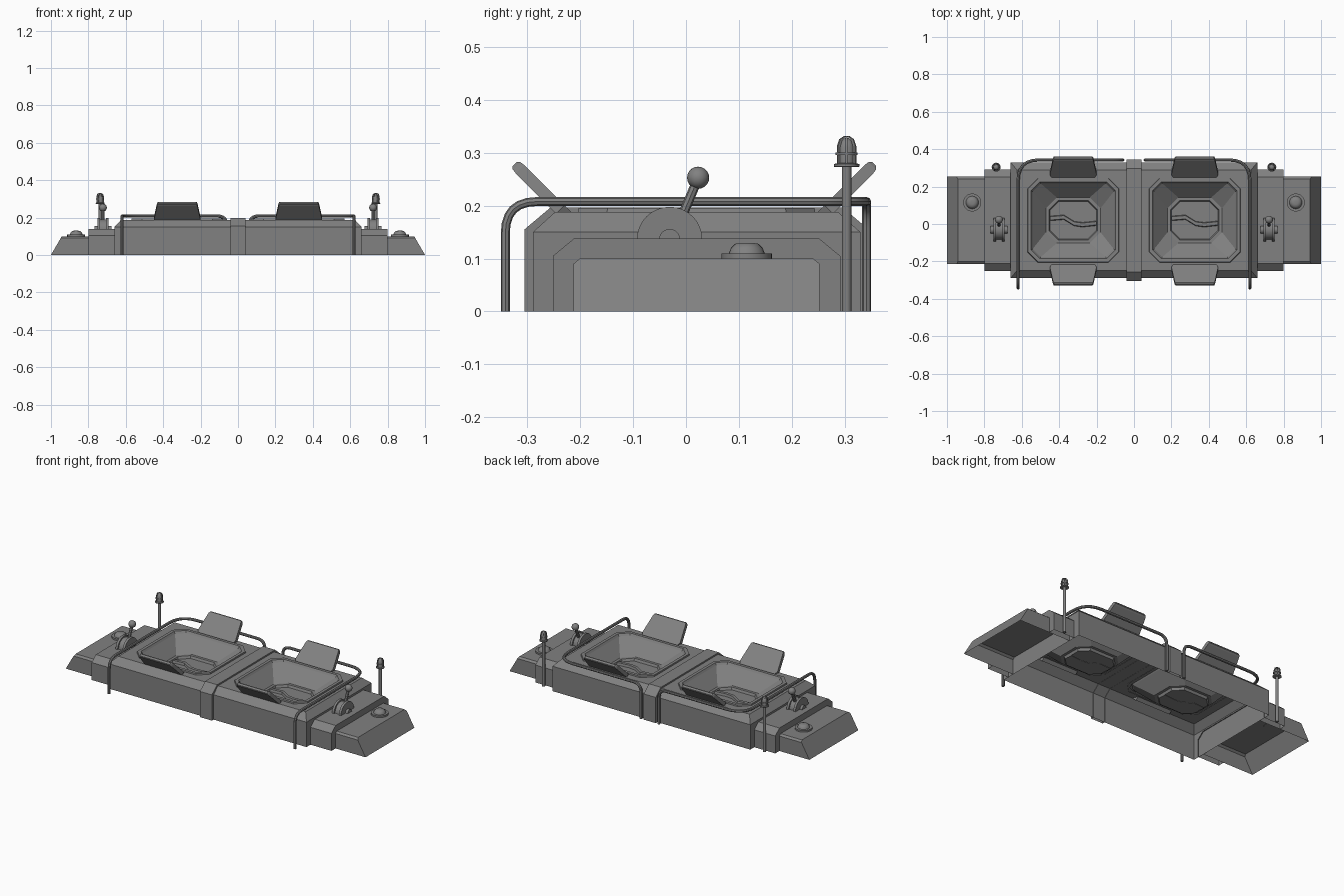
import bpy, bmesh, math
from mathutils import Vector

if "Cube" in bpy.data.objects:
    bpy.data.objects.remove(bpy.data.objects["Cube"])

CY = 0.02      # hull centre line in y
TX = 0.325     # tub centre in x

grey = bpy.data.materials.new("dark_grey")
grey.diffuse_color = (0.22, 0.22, 0.22, 1)
grey.use_nodes = True
grey.node_tree.nodes["Principled BSDF"].inputs["Base Color"].default_value = grey.diffuse_color


def shade(ob):
    bpy.ops.object.select_all(action='DESELECT')
    ob.select_set(True)
    bpy.context.view_layer.objects.active = ob
    bpy.ops.object.shade_smooth_by_angle(angle=math.radians(40))


def finish(name, bm, mirror=True, smooth=False):
    bmesh.ops.recalc_face_normals(bm, faces=bm.faces)
    me = bpy.data.meshes.new(name)
    bm.to_mesh(me)
    bm.free()
    me.materials.append(grey)
    ob = bpy.data.objects.new(name, me)
    bpy.context.collection.objects.link(ob)
    if smooth:
        shade(ob)
    if mirror:
        ob.modifiers.new("Mirror", 'MIRROR')


def loft(bm, rings, closed=True, cap0=False, cap1=False):
    vs = [[bm.verts.new(p) for p in r] for r in rings]
    n = len(vs[0])
    for a, b in zip(vs, vs[1:]):
        for i in range(n if closed else n - 1):
            j = (i + 1) % n
            bm.faces.new((a[i], a[j], b[j], b[i]))
    if cap0:
        bm.faces.new(vs[0])
    if cap1:
        bm.faces.new(vs[-1])
    return vs


def prism(bm, prof, x0, x1, slope=0.0, cap0=False, cap1=True):
    # open-bottomed yz profile extruded along x; slope leans the outer end
    loft(bm, [[(x0, y, z) for y, z in prof],
              [(x1 - slope * z, y, z) for y, z in prof]], False, cap0, cap1)


def frame(bm, outer, inner, x):
    # end wall between two nested profiles
    loft(bm, [[(x, *p) for p in outer], [(x, *p) for p in inner]], False)


def hump(hw, zc, z, ch):
    # chamfered cross-section around the hull centre line
    return [(CY - hw, 0), (CY - hw, zc), (CY - hw + ch, z),
            (CY + hw - ch, z), (CY + hw, zc), (CY + hw, 0)]


def rrect(cx, cy, hx, hy, c, z, seg=1):
    # rectangle with cut (seg=1) or rounded corners
    pts = []
    for k, (sx, sy) in enumerate([(1, 1), (-1, 1), (-1, -1), (1, -1)]):
        for i in range(seg + 1):
            a = math.pi / 2 * (k + i / seg)
            pts.append((cx + sx * (hx - c) + c * math.cos(a),
                        cy + sy * (hy - c) + c * math.sin(a), z))
    return pts


def lathe(bm, prof, x, y, n=16):
    loft(bm, [[(x + r * math.cos(2 * math.pi * i / n),
                y + r * math.sin(2 * math.pi * i / n), z) for i in range(n)]
              for r, z in prof], True, True, True)


def tube(name, pts, radius, fillets=()):
    # round pipe through points, with softened corners
    pts = [Vector(p) for p in pts]
    path = [pts[0]]
    for i in range(1, len(pts) - 1):
        r = fillets[i - 1]
        a = (pts[i - 1] - pts[i]).normalized() * r
        b = (pts[i + 1] - pts[i]).normalized() * r
        path += [pts[i] + a * (1 - t / 6) ** 2 + b * (t / 6) ** 2 for t in range(7)]
    path.append(pts[-1])
    cu = bpy.data.curves.new(name, 'CURVE')
    cu.dimensions = '3D'
    cu.bevel_depth = radius
    cu.bevel_resolution = 2
    cu.use_fill_caps = True
    cu.materials.append(grey)
    sp = cu.splines.new('POLY')
    sp.points.add(len(path) - 1)
    for p, co in zip(sp.points, path):
        p.co = (*co, 1)
    ob = bpy.data.objects.new(name, cu)
    bpy.context.collection.objects.link(ob)
    bpy.ops.object.select_all(action='DESELECT')
    ob.select_set(True)
    bpy.context.view_layer.objects.active = ob
    bpy.ops.object.convert(target='MESH')
    ob = bpy.context.view_layer.objects.active
    shade(ob)
    ob.modifiers.new("Mirror", 'MIRROR')


# Main hull: hollow shell, hipped top with two openings
bm = bmesh.new()
top = loft(bm, [[(sx * hx, CY + sy * hy, z) for sx, sy in [(-1, -1), (1, -1), (1, 1), (-1, 1)]]
                for hx, hy, z in [(0.66, 0.31, 0), (0.66, 0.31, 0.15), (0.625, 0.268, 0.188)]])[-1]
loops = [top]
for s in (-1, 1):
    loops.append([bm.verts.new(p) for p in rrect(s * TX, CY, 0.225, 0.205, 0.05, 0.188, 2)])
edges = []
for lp in loops:
    for i in range(len(lp)):
        a, b = lp[i], lp[(i + 1) % len(lp)]
        edges.append(bm.edges.get((a, b)) or bm.edges.new((a, b)))
bmesh.ops.triangle_fill(bm, use_beauty=True, use_dissolve=False, edges=edges)
finish("hull", bm, mirror=False)

# Centre band over the hull
bm = bmesh.new()
band = hump(0.326, 0.155, 0.197, 0.05)
prism(bm, band, -0.04, 0.04, cap1=False)
for x in (-0.04, 0.04):
    frame(bm, band, hump(0.309, 0.148, 0.187, 0.045), x)
finish("centre_band", bm, mirror=False)

# Stepped ends and low sloped platforms, hollow below
step, plat = hump(0.272, 0.105, 0.138, 0.04), hump(0.233, 0.09, 0.10, 0.012)
bm = bmesh.new()
prism(bm, step, 0.655, 0.80, cap1=False)
frame(bm, step, plat, 0.80)
finish("end_step", bm)
bm = bmesh.new()
prism(bm, plat, 0.66, 1.0, 0.58)
finish("end_platform", bm)

# Tubs: raised rim, sloped walls, recessed octagonal floor
bm = bmesh.new()
spec = [(0.245, 0.225, 0.055, 0.186), (0.243, 0.223, 0.055, 0.196), (0.225, 0.205, 0.047, 0.196),
        (0.217, 0.197, 0.043, 0.184), (0.146, 0.122, 0.058, 0.108), (0.130, 0.106, 0.050, 0.108),
        (0.124, 0.100, 0.047, 0.094)]
loft(bm, [rrect(TX, CY, hx, hy, c, z, 1) for hx, hy, c, z in spec], cap1=True)
finish("tub", bm)

# Winding divider across each tub floor
bm = bmesh.new()
line = [(-0.125, 0.010), (-0.05, 0.016), (0.005, -0.018), (0.05, -0.024), (0.125, -0.016)]
for s in (-1, 1):
    loft(bm, [[(s * TX + x, CY + y + d, z) for d, z in
               [(-0.013, 0.092), (-0.009, 0.108), (0.009, 0.108), (0.013, 0.092)]] for x, y in line],
         True, True, True)
finish("tub_divider", bm, mirror=False)

# Slanted headrest flaps, front and back of each tub
for name, s in (("front_flap", -1), ("back_flap", 1)):
    bm = bmesh.new()
    rings = []
    for d, z, hw, o in [(0.245, 0.180, 0.116, 0.008), (0.258, 0.193, 0.125, 0.008),
                        (0.334, 0.269, 0.108, 0.008), (0.341, 0.276, 0.104, 0.007),
                        (0.344, 0.279, 0.100, 0.004)]:
        y = CY + s * d - (0.008 if s > 0 else 0)
        rings.append([(TX - hw, y - s * o, z + o), (TX + hw, y - s * o, z + o),
                      (TX + hw, y + s * o, z - o), (TX - hw, y + s * o, z - o)])
    loft(bm, rings, True, True, True)
    finish(name, bm)

# Handrails wrapping the back and each end
tube("handrail", [(0.06, 0.342, 0), (0.06, 0.342, 0.208), (0.62, 0.342, 0.208),
                  (0.62, -0.342, 0.208), (0.62, -0.342, 0)], 0.0085, [0.05, 0.11, 0.06])

# Lamp posts with caged lamps
LX, LY = 0.737, 0.304
bm = bmesh.new()
lathe(bm, [(0.009, 0), (0.009, 0.275)], LX, LY, 12)
finish("lamp_post", bm, smooth=True)
bm = bmesh.new()
lathe(bm, [(0.022, 0.273), (0.024, 0.274), (0.024, 0.279), (0.016, 0.281), (0.016, 0.310),
           (0.012, 0.322), (0.004, 0.328)], LX, LY)
lathe(bm, [(0.014, 0.296), (0.021, 0.296), (0.021, 0.301), (0.014, 0.301)], LX, LY)
for k in range(6):
    a = math.pi * k / 3
    u, v = Vector((math.cos(a), math.sin(a), 0)), Vector((-math.sin(a), math.cos(a), 0)) * 0.002
    c = Vector((LX, LY, 0))
    prof = [(0.014, 0.020, 0.279), (0.014, 0.020, 0.313), (0.010, 0.015, 0.326), (0.001, 0.005, 0.332)]
    loft(bm, [[c + u * r + v * s + Vector((0, 0, z)) for r, s in
               [(r0, -1), (r1, -1), (r1, 1), (r0, 1)]] for r0, r1, z in prof], True, True, True)
finish("caged_lamp", bm, smooth=True)

# Lever quadrant: half-round core between two flanges
QX, QY, QZ = 0.722, -0.031, 0.136
bm = bmesh.new()
for r, x0, x1 in [(0.053, -0.03, 0.03), (0.062, -0.03, -0.016), (0.062, 0.016, 0.03),
                  (0.020, -0.045, 0.045)]:
    prism(bm, [(QY - r * math.cos(math.pi * i / 16), QZ + r * math.sin(math.pi * i / 16))
               for i in range(17)], QX + x0, QX + x1, cap0=True)
finish("lever_quadrant", bm, smooth=True)
tube("lever_stick", [(QX, -0.02, 0.15), (QX, 0.022, 0.25)], 0.009)
bm = bmesh.new()
bmesh.ops.create_uvsphere(bm, u_segments=16, v_segments=10, radius=0.021)
bmesh.ops.translate(bm, verts=bm.verts, vec=(QX, 0.023, 0.253))
finish("lever_knob", bm, smooth=True)

# Round push button on each platform
bm = bmesh.new()
lathe(bm, [(0.048, 0.098), (0.048, 0.110), (0.034, 0.110), (0.030, 0.120),
           (0.022, 0.128), (0.010, 0.130)], 0.865, 0.115, 24)
finish("push_button", bm, smooth=True)
